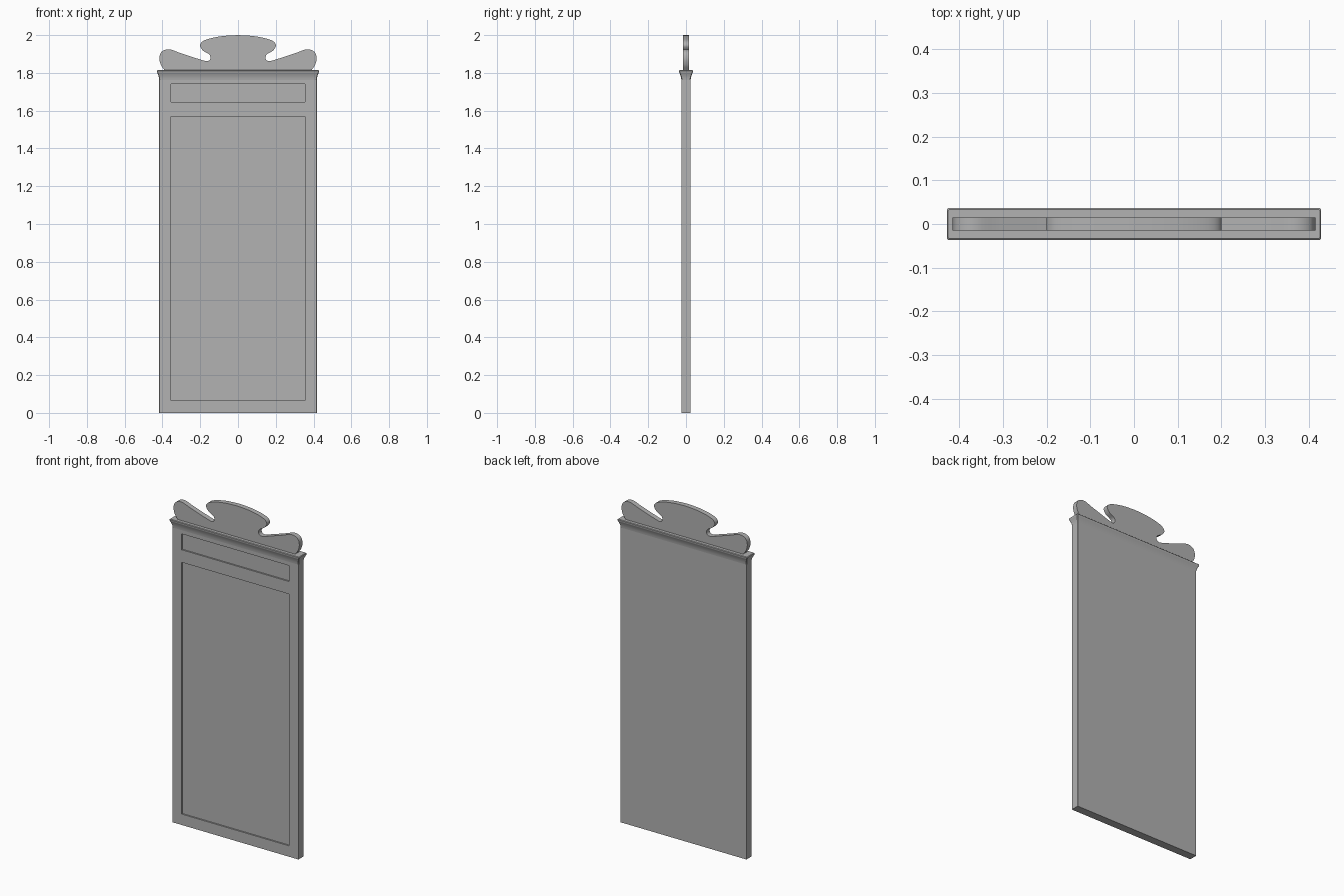
import bpy, bmesh
from mathutils import Vector

if "Cube" in bpy.data.objects:
    bpy.data.objects.remove(bpy.data.objects["Cube"])

# Dark grey finish shared by every part
grey = bpy.data.materials.new("dark_grey")
grey.diffuse_color = (0.445, 0.445, 0.445, 1)
grey.use_nodes = True
grey.node_tree.nodes["Principled BSDF"].inputs["Base Color"].default_value = grey.diffuse_color


def make_object(name, bm):
    bmesh.ops.recalc_face_normals(bm, faces=bm.faces)
    mesh = bpy.data.meshes.new(name)
    bm.to_mesh(mesh)
    bm.free()
    mesh.materials.append(grey)
    ob = bpy.data.objects.new(name, mesh)
    bpy.context.collection.objects.link(ob)
    return ob


def smooth(ob, angle=0.6):
    bpy.ops.object.select_all(action='DESELECT')
    ob.select_set(True)
    bpy.context.view_layer.objects.active = ob
    bpy.ops.object.shade_smooth_by_angle(angle=angle)


def loft(name, half_x, half_y, profile, chamfer):
    """Stack chamfered rectangles, each given as (outward offset, height)."""
    bm = bmesh.new()
    rings = []
    for off, z in profile:
        x, y, c = half_x + off, half_y + off, chamfer
        pts = [(x - c, -y), (x, -y + c), (x, y - c), (x - c, y),
               (-x + c, y), (-x, y - c), (-x, -y + c), (-x + c, -y)]
        rings.append([bm.verts.new((px, py, z)) for px, py in pts])
    for a, b in zip(rings, rings[1:]):
        for i in range(8):
            j = (i + 1) % 8
            bm.faces.new((a[i], a[j], b[j], b[i]))
    bm.faces.new(rings[0])
    bm.faces.new(rings[-1])
    return make_object(name, bm)


def catmull(pts, steps=6):
    """Smooth curve through the points."""
    p = [Vector(q) for q in pts]
    p = [2 * p[0] - p[1]] + p + [2 * p[-1] - p[-2]]
    out = []
    for a, b, c, d in zip(p, p[1:], p[2:], p[3:]):
        for s in range(steps):
            t = s / steps
            out.append(0.5 * (2 * b + (c - a) * t + (2 * a - 5 * b + 4 * c - d) * t * t
                              + (3 * b - a - 3 * c + d) * t ** 3))
    return out + [p[-2]]


# Panel body
panel = loft("panel", 0.417, 0.0245, [(0, 0), (0, 1.762)], 0.001)

# Recessed fields in the front: (bottom, top)
for low, high in [(0.065, 1.57), (1.645, 1.74)]:
    bm = bmesh.new()
    bmesh.ops.create_cube(bm, size=1)
    bmesh.ops.scale(bm, vec=(0.71, 0.04, high - low), verts=bm.verts)
    bmesh.ops.translate(bm, vec=(0, -0.036, (low + high) / 2), verts=bm.verts)
    cutter = make_object("recess_cutter", bm)
    cutter.hide_render = True
    mod = panel.modifiers.new("recess", 'BOOLEAN')
    mod.operation = 'DIFFERENCE'
    mod.solver = 'EXACT'
    mod.object = cutter
    bpy.context.view_layer.objects.active = panel
    bpy.ops.object.modifier_apply(modifier=mod.name)
    bpy.data.objects.remove(cutter)

# Flared cornice moulding
cornice = loft("cornice", 0.417, 0.0245,
               [(0, 1.762), (0.001, 1.772), (0.0035, 1.783), (0.007, 1.793),
                (0.0095, 1.799), (0.0115, 1.803), (0.0118, 1.811), (0.009, 1.814)], 0.003)
smooth(cornice)

# Scrolled crest: half outline from the foot of the wing up to the dome
half = catmull([(0.388, 1.813), (0.408, 1.842), (0.416, 1.878), (0.404, 1.912),
                (0.365, 1.925), (0.31, 1.907), (0.235, 1.882), (0.18, 1.865),
                (0.158, 1.863), (0.146, 1.877), (0.153, 1.898), (0.185, 1.918),
                (0.201, 1.944), (0.187, 1.967), (0.145, 1.983), (0.08, 1.995), (0, 2.0)])
outline = half + [Vector((-p.x, p.y)) for p in reversed(half[:-1])]
bm = bmesh.new()
face = bm.faces.new([bm.verts.new((p.x, -0.015, p.y)) for p in outline])
ext = bmesh.ops.extrude_face_region(bm, geom=[face])
moved = [v for v in ext["geom"] if isinstance(v, bmesh.types.BMVert)]
bmesh.ops.translate(bm, vec=(0, 0.03, 0), verts=moved)
crest = make_object("crest", bm)
smooth(crest)
